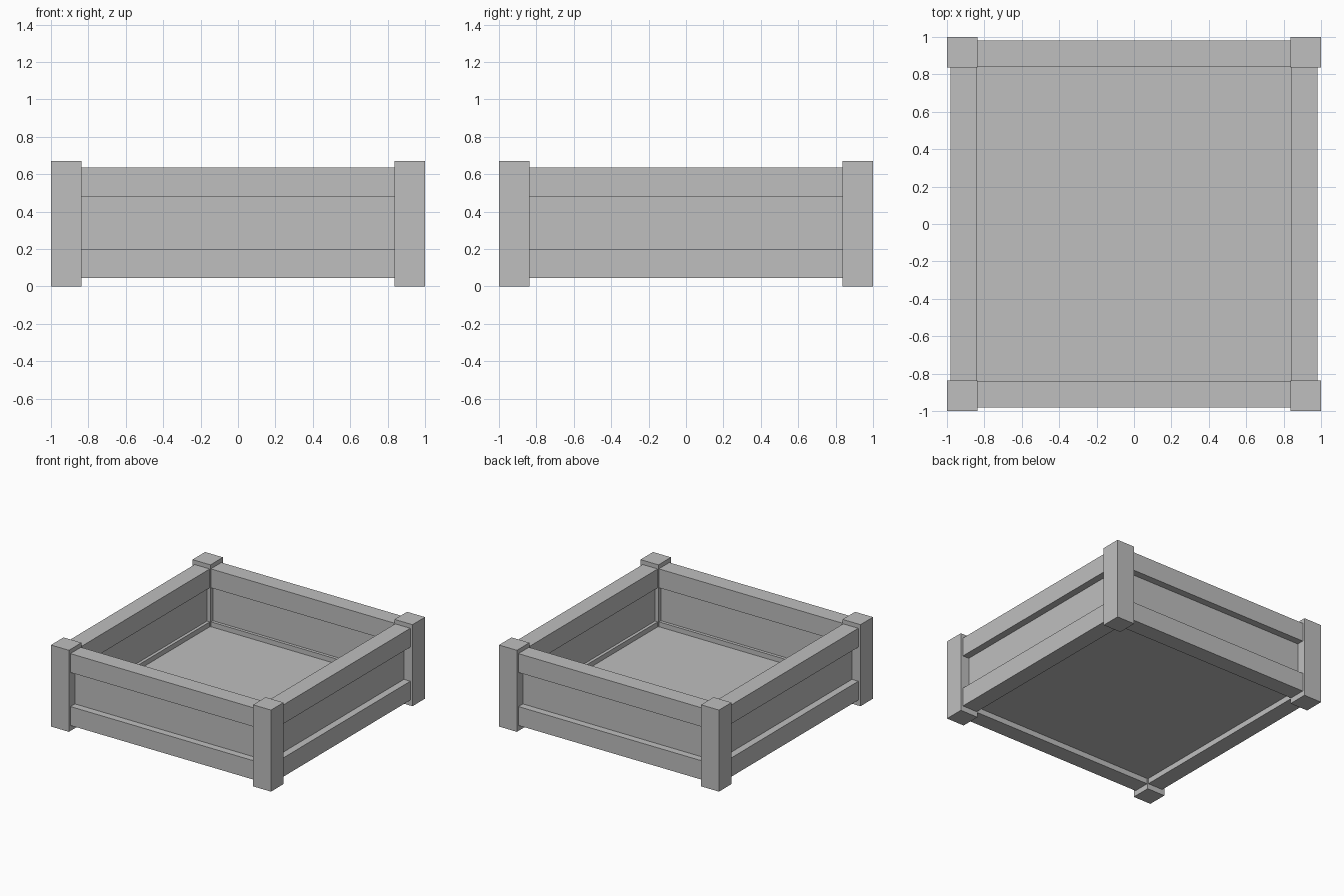
import bpy
import bmesh
from math import pi
from mathutils import Matrix, Vector

cube = bpy.data.objects.get("Cube")
if cube:
    bpy.data.objects.remove(cube, do_unlink=True)

grey = bpy.data.materials.new("plain grey")
grey.use_nodes = True
colour = (0.52, 0.52, 0.52, 1)
grey.diffuse_color = colour
grey.node_tree.nodes["Principled BSDF"].inputs["Base Color"].default_value = colour


def box(name, low, high, turn=0):
    """Box between two corners, turned about the centre of the tray."""
    low, high = Vector(low), Vector(high)
    bm = bmesh.new()
    bmesh.ops.create_cube(bm, size=1)
    bmesh.ops.scale(bm, vec=high - low, verts=bm.verts)
    bmesh.ops.translate(bm, vec=(low + high) / 2, verts=bm.verts)
    bmesh.ops.rotate(bm, matrix=Matrix.Rotation(turn, 3, "Z"), verts=bm.verts)
    mesh = bpy.data.meshes.new(name)
    bm.to_mesh(mesh)
    bm.free()
    mesh.materials.append(grey)
    obj = bpy.data.objects.new(name, mesh)
    bpy.context.collection.objects.link(obj)
    return obj


POST = 0.837        # inner face of the corner posts
RAIL_IN, RAIL_OUT = 0.843, 0.98
PANEL_IN, PANEL_OUT = 0.868, 0.922

# Four identical sides, each with a post, two rails and a recessed panel
for i, side in enumerate(("front", "left", "back", "right")):
    turn = i * pi / 2
    box(side + "_corner_post", (POST, -1, 0), (1, -POST, 0.67), turn)
    box(side + "_lower_rail", (-POST, -RAIL_OUT, 0.045), (POST, -RAIL_IN, 0.2), turn)
    box(side + "_upper_rail", (-POST, -RAIL_OUT, 0.48), (POST, -RAIL_IN, 0.635), turn)
    box(side + "_panel", (-POST, -PANEL_OUT, 0.2), (POST, -PANEL_IN, 0.48), turn)

# Floor board held inside the lower rails
box("floor", (-RAIL_IN, -RAIL_IN, 0.09), (RAIL_IN, RAIL_IN, 0.16))
